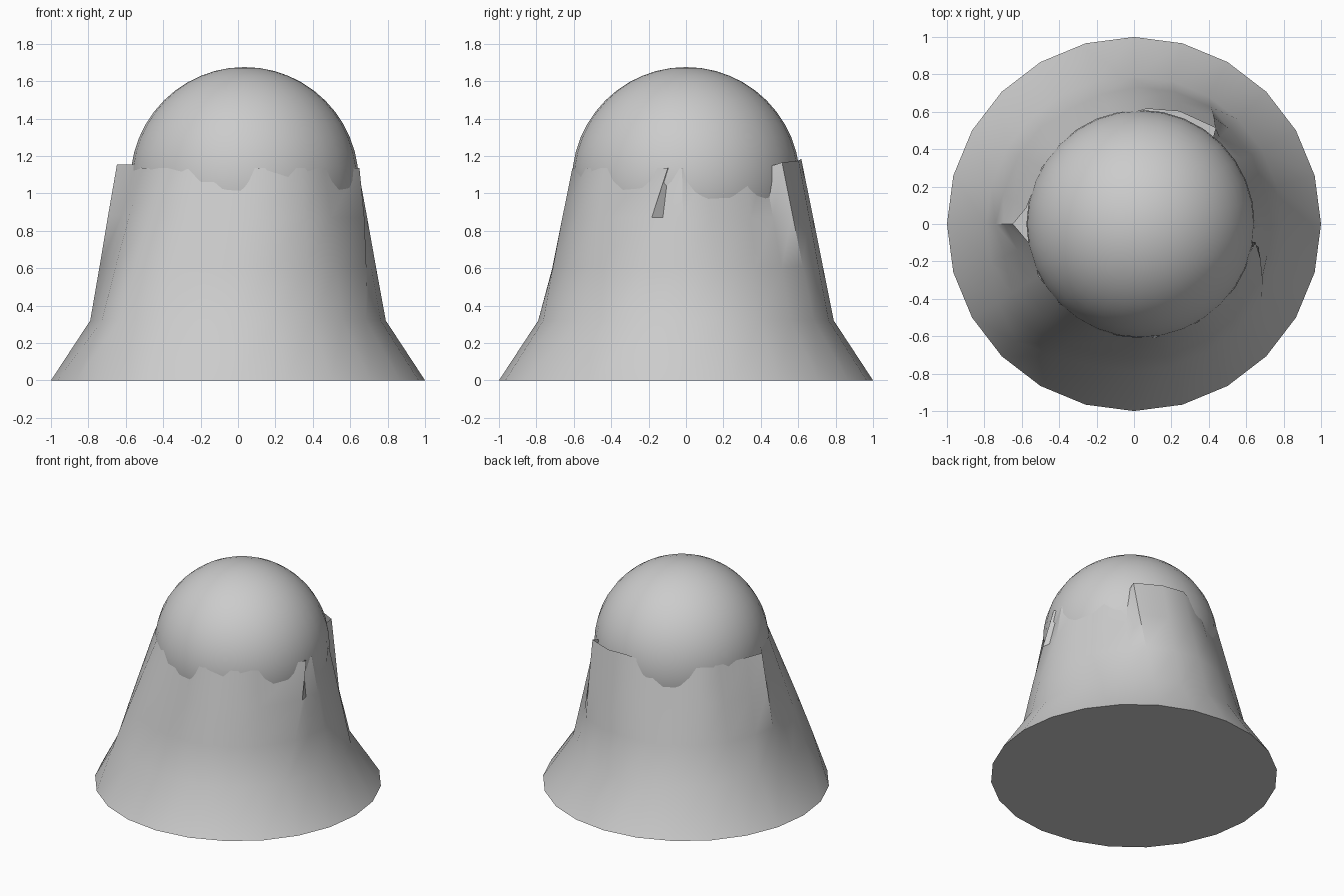
import bpy, bmesh, math

if "Cube" in bpy.data.objects:
    bpy.data.objects.remove(bpy.data.objects["Cube"])

def add_object(name, bm, angle):
    bmesh.ops.recalc_face_normals(bm, faces=bm.faces)
    me = bpy.data.meshes.new(name)
    bm.to_mesh(me)
    bm.free()
    ob = bpy.data.objects.new(name, me)
    bpy.context.collection.objects.link(ob)
    bpy.ops.object.select_all(action='DESELECT')
    ob.select_set(True)
    bpy.context.view_layer.objects.active = ob
    bpy.ops.object.shade_smooth_by_angle(angle=math.radians(angle))
    return ob

CX = 0.035   # the dome sits slightly off centre
SIDES = 24

# Dome: a sphere whose lower half is sunk into the cloth
bm = bmesh.new()
bmesh.ops.create_uvsphere(bm, u_segments=32, v_segments=24, radius=0.61)
bmesh.ops.translate(bm, verts=bm.verts, vec=(CX, 0, 1.065))
add_object("dome", bm, 60)

# Draped skirt: (z, radius, share of the rim tweak)
rows = [(0, 1.0, 0), (0.32, 0.79, 0), (0.6, 0.727, 0.34), (0.87, 0.667, 0.68), (1.135, 0.607, 1)]

# Fold tweaks by column angle: rim radius, rim twist in degrees, rim lift
folds = {
    0: (0.00, -2, 0), 15: (-0.045, -4, 0), 30: (-0.02, 3, 0),
    45: (-0.045, 3, 0), 60: (0.045, -8, 0.03), 75: (0.03, -4, 0.04),
    90: (0.01, -3, 0.05), 105: (-0.025, 0, 0), 120: (-0.05, 0, 0),
    135: (0.0, 0, 0), 165: (0.01, 7, 0), 180: (0.075, 0, 0.02),
    195: (-0.01, -4, 0.02), 210: (0.005, -3, 0),
    240: (-0.005, 0, 0), 255: (-0.02, 0, 0), 270: (-0.035, -2, 0),
    285: (0.005, -8, 0), 330: (0.015, 21, 0), 345: (-0.02, 6, 0),
}
# Extra outward push of the shoulder ring where the cloth hangs straight
shoulder = {210: 0.05, 225: 0.1, 240: 0.03}

bm = bmesh.new()
rings = []
for i, (z, r, k) in enumerate(rows):
    ring = []
    for j in range(SIDES):
        deg = j * 360 // SIDES
        dr, twist, lift = folds.get(deg, (0, 0, 0))
        push = shoulder.get(deg, 0) * (0, 1, 0.7, 0.35, 0)[i]
        a = math.radians(deg + twist * k)
        rad = r + dr * k + push
        ring.append(bm.verts.new((CX * k + rad * math.cos(a), rad * math.sin(a), z + lift * k)))
    rings.append(ring)
for lo, hi in zip(rings, rings[1:]):
    for j in range(SIDES):
        n = (j + 1) % SIDES
        bm.faces.new((lo[j], lo[n], hi[n], hi[j]))
bm.faces.new(rings[0][::-1])
add_object("draped_skirt", bm, 35)
